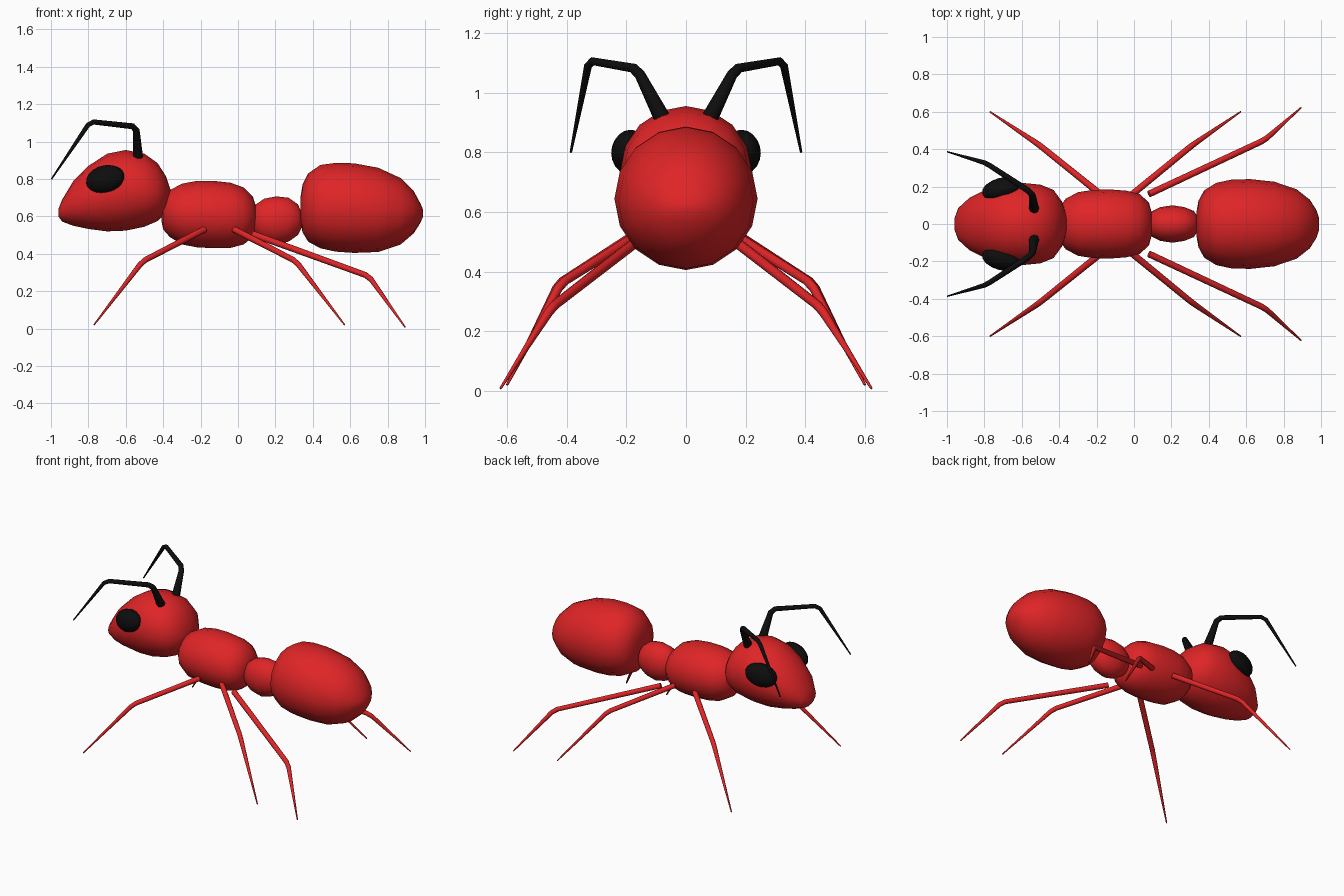
import bpy, bmesh, math

if "Cube" in bpy.data.objects:
    bpy.data.objects.remove(bpy.data.objects["Cube"])


def material(name, rgb):
    m = bpy.data.materials.new(name)
    m.diffuse_color = (*rgb, 1)
    m.use_nodes = True
    m.node_tree.nodes["Principled BSDF"].inputs["Base Color"].default_value = m.diffuse_color
    return m


RED = material("red", (0.74, 0.018, 0.02))
BLACK = material("black", (0.004, 0.004, 0.004))


def body(name, stations, sides=16):
    """Smooth lofted segment from (x, z low, z high, half width) rings."""
    bm = bmesh.new()
    rings = []
    for x, lo, hi, w in stations:
        ring = []
        for i in range(sides):
            a = 2 * math.pi * i / sides
            ring.append(bm.verts.new((x, w * math.cos(a),
                                      (lo + hi) / 2 + (hi - lo) / 2 * math.sin(a))))
        rings.append(ring)
    for r, s in zip(rings, rings[1:]):
        for i in range(sides):
            j = (i + 1) % sides
            bm.faces.new((r[i], r[j], s[j], s[i]))
    bm.faces.new(rings[0])
    bm.faces.new(rings[-1])
    bmesh.ops.recalc_face_normals(bm, faces=bm.faces)
    for f in bm.faces:
        f.smooth = True
    me = bpy.data.meshes.new(name)
    bm.to_mesh(me)
    bm.free()
    me.materials.append(RED)
    bpy.context.collection.objects.link(bpy.data.objects.new(name, me))


def limb(name, points, mat):
    """Tapered tube through (x, y, z, radius) points, built on both sides."""
    # Each bend is cut by two close points
    path = [points[0]]
    for a, p, b in zip(points, points[1:], points[2:]):
        for q in (a, b):
            t = 0.022 / math.dist(p[:3], q[:3])
            path.append([u + (v - u) * t for u, v in zip(p, q)])
    path.append(points[-1])
    for side, s in (("left", 1), ("right", -1)):
        cu = bpy.data.curves.new(f"{side}_{name}", "CURVE")
        cu.dimensions = "3D"
        cu.bevel_depth = 1
        cu.bevel_resolution = 2
        cu.use_fill_caps = True
        sp = cu.splines.new("POLY")
        sp.points.add(len(path) - 1)
        for pt, (x, y, z, r) in zip(sp.points, path):
            pt.co = (x, s * y, z, 1)
            pt.radius = r
        sp.use_smooth = True
        cu.materials.append(mat)
        bpy.context.collection.objects.link(bpy.data.objects.new(cu.name, cu))


# Body segments
body("head", [
    (-0.96, .60, .64, .03), (-.94, .572, .69, .085), (-.88, .55, .79, .14),
    (-.80, .533, .87, .18), (-.70, .52, .935, .208), (-.60, .524, .955, .22),
    (-.50, .545, .935, .21), (-.43, .575, .885, .182), (-.385, .62, .815, .12),
    (-.36, .68, .74, .04)])
body("thorax", [
    (-.41, .58, .64, .03), (-.40, .53, .70, .09), (-.365, .49, .74, .135),
    (-.30, .45, .775, .17), (-.22, .435, .79, .182), (-.13, .43, .79, .185),
    (-.04, .432, .78, .178), (.03, .45, .755, .16), (.08, .49, .705, .115),
    (.10, .56, .64, .04)])
body("waist", [
    (.07, .55, .61, .03), (.09, .50, .66, .065), (.14, .465, .695, .09),
    (.205, .45, .707, .1), (.27, .465, .70, .09), (.32, .50, .665, .07),
    (.345, .55, .61, .03)])
body("abdomen", [
    (.335, .57, .71, .07), (.345, .515, .77, .125), (.375, .465, .83, .18),
    (.44, .43, .875, .22), (.52, .412, .886, .237), (.62, .405, .884, .24),
    (.75, .41, .86, .226), (.87, .45, .805, .185), (.94, .51, .735, .13),
    (.975, .565, .67, .075), (.99, .60, .635, .03)])

# Eyes
for side, s in (("left", 1), ("right", -1)):
    bpy.ops.mesh.primitive_uv_sphere_add(
        segments=16, ring_count=10, radius=1, location=(-.71, s * .188, .80),
        rotation=(s * .2, math.radians(-12), s * math.radians(14)))
    eye = bpy.context.object
    eye.name = side + "_eye"
    eye.scale = (.107, .058, .074)
    eye.data.materials.append(BLACK)
    bpy.ops.object.shade_smooth()

# Antennae
limb("antenna", [(-.535, .08, .915, .028), (-.545, .165, 1.08, .017),
                 (-.79, .325, 1.107, .014), (-.997, .386, .80, .004)], BLACK)

# Legs
limb("front_leg", [(-.18, .16, .53, .018), (-.51, .425, .36, .016),
                   (-.77, .60, .02, .004)], RED)
limb("middle_leg", [(-.02, .15, .53, .018), (.31, .42, .36, .016),
                    (.57, .60, .02, .004)], RED)
limb("back_leg", [(.08, .16, .505, .018), (.70, .45, .28, .016),
                  (.893, .622, .008, .004)], RED)
